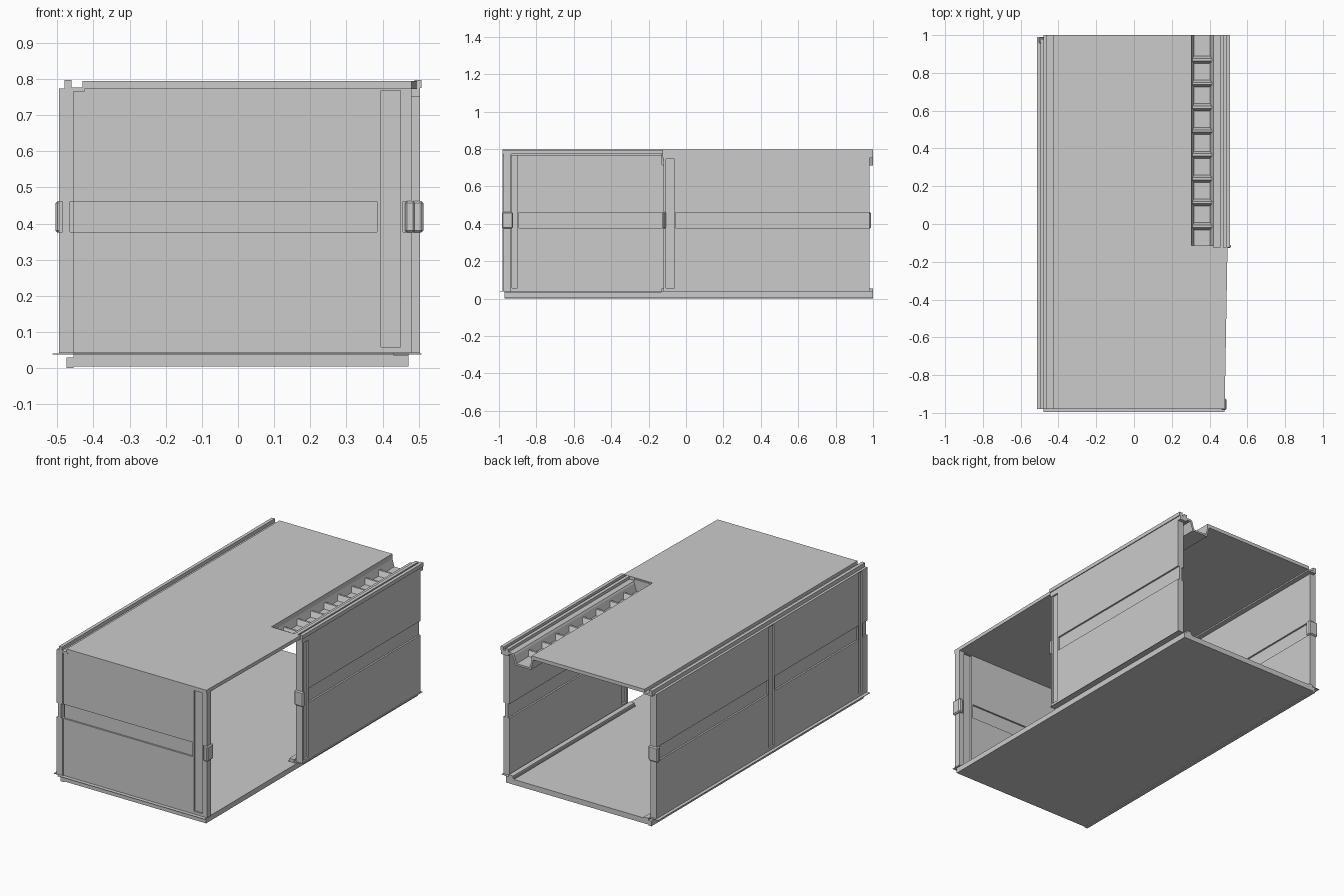
import bpy, bmesh

if "Cube" in bpy.data.objects:
    bpy.data.objects.remove(bpy.data.objects["Cube"])


def boxes(name, items, bevel=0.0):
    """One object from (x0, x1, y0, y1, z0, z1) boxes."""
    bm = bmesh.new()
    for x0, x1, y0, y1, z0, z1 in items:
        vs = bmesh.ops.create_cube(bm, size=1)["verts"]
        for v in vs:
            v.co.x = x1 if v.co.x > 0 else x0
            v.co.y = y1 if v.co.y > 0 else y0
            v.co.z = z1 if v.co.z > 0 else z0
    ob = finish(name, bm)
    if bevel:
        m = ob.modifiers.new("bevel", 'BEVEL')
        m.width, m.segments = bevel, 1
    return ob


def finish(name, bm):
    bmesh.ops.recalc_face_normals(bm, faces=bm.faces)
    me = bpy.data.meshes.new(name)
    bm.to_mesh(me)
    bm.free()
    ob = bpy.data.objects.new(name, me)
    bpy.context.collection.objects.link(ob)
    return ob


def prism(name, pts, place, d0, d1):
    """Extrude a 2D outline from d0 to d1; place maps (a, b, d) to xyz."""
    bm = bmesh.new()
    f = bm.faces.new([bm.verts.new(place(a, b, d0)) for a, b in pts])
    new = bmesh.ops.extrude_face_region(bm, geom=[f])["geom"]
    shift = [q - p for p, q in zip(place(0, 0, d0), place(0, 0, d1))]
    bmesh.ops.translate(bm, vec=shift, verts=[v for v in new if isinstance(v, bmesh.types.BMVert)])
    return finish(name, bm)


def wall(name, axis, u0, u1, w0, w1, z0, z1, posts=(), clips=()):
    """Panelled wall: core sheet, raised panels both sides, sunken band and posts."""
    def at(a0, a1, b0, b1, c0, c1):
        return (a0, a1, b0, b1, c0, c1) if axis == 'x' else (b0, b1, a0, a1, c0, c1)
    t = 0.01
    parts = [at(u0, u1, w0 + t, w1 - t, z0, z1)]
    cuts = [u0]
    for p0, p1 in posts:
        cuts += [p0, p1]
    cuts.append(u1)
    for b0, b1 in ((w0, w0 + t), (w1 - t, w1)):
        for i in range(0, len(cuts), 2):
            for c0, c1 in ((z0, 0.377), (0.461, z1)):
                parts.append(at(cuts[i], cuts[i + 1], b0, b1, c0, c1))
        # band stops beside each post, sills close its ends
        for p0, p1 in posts:
            parts.append(at(p0, p1, b0, b1, z0, 0.058))
            parts.append(at(p0, p1, b0, b1, z1 - 0.006, z1))
            for e0, e1 in ((p0 - 0.01, p0), (p1, p1 + 0.006)):
                parts.append(at(e0, e1, b0, b1, 0.377, 0.461))
    boxes(name, parts)
    # latch clips at mid height on the wall ends
    if clips:
        boxes(name + "_latch",
              [at(c0, c1, w0 - 0.01, w1 + 0.01, 0.375, 0.463) for c0, c1 in clips], 0.006)


# walls
wall("front_wall", 'x', -0.455, 0.48, -0.975, -0.935, 0.042, 0.774,
     [(0.395, 0.45)], [(0.462, 0.49)])
wall("left_wall_front", 'y', -0.98, -0.055, -0.495, -0.455, 0.042, 0.774,
     [(-0.93, -0.90), (-0.11, -0.065)])
wall("left_wall_back", 'y', -0.055, 0.98, -0.495, -0.455, 0.042, 0.774,
     (), [(0.955, 0.988)])
wall("right_wall", 'y', -0.12, 0.98, 0.463, 0.503, 0.042, 0.752,
     [(-0.108, -0.062)], [(-0.127, -0.108)])

# floor slab and bottom rails
boxes("floor", [(-0.43, 0.43, -0.97, 1.0, 0.005, 0.036)])
boxes("floor_rails", [
    (-0.455, -0.425, -0.97, 1.0, 0.005, 0.042),
    (-0.475, -0.455, -0.97, 1.0, 0.0, 0.03),
    (0.42, 0.472, -0.97, -0.12, 0.005, 0.036),
    (0.42, 0.472, -0.13, 1.0, 0.005, 0.042),
    (0.425, 0.455, -0.13, 1.0, 0.042, 0.055),
    (-0.43, 0.43, -0.97, -0.935, 0.03, 0.042)])

# thin ground flanges under the walls
boxes("wall_flanges", [
    (-0.513, -0.455, -0.98, 0.99, 0.038, 0.041),
    (0.45, 0.508, -0.12, 0.99, 0.038, 0.041),
    (-0.48, 0.48, -0.995, -0.935, 0.038, 0.041)])

# ceiling slab with a slot along the back right, right edge slightly tapered
prism("ceiling",
      [(-0.43, -0.98), (0.48, -0.98), (0.495, -0.125), (0.305, -0.125), (0.305, 1.0), (-0.43, 1.0)],
      lambda a, b, d: (a, b, d), 0.773, 0.794)
boxes("ceiling_left_rail", [
    (-0.48, -0.425, -0.98, 1.0, 0.765, 0.776),
    (-0.48, -0.46, -0.98, 1.0, 0.776, 0.797)])
boxes("ceiling_right_rail", [
    (0.455, 0.503, -0.125, 1.0, 0.752, 0.78),
    (0.455, 0.475, -0.125, 1.0, 0.78, 0.793),
    (0.488, 0.508, -0.125, 1.0, 0.775, 0.797)])

# sunken light trough: open profile along y
prism("light_trough",
      [(0.305, 0.794), (0.305, 0.765), (0.318, 0.722), (0.403, 0.722), (0.416, 0.765), (0.422, 0.776),
       (0.456, 0.776), (0.456, 0.764), (0.43, 0.764), (0.412, 0.711), (0.309, 0.711), (0.294, 0.773), (0.294, 0.794)],
      lambda a, b, d: (a, d, b), -0.125, 1.0)
boxes("trough_end", [(0.3, 0.42, -0.13, -0.115, 0.715, 0.79)])
for i in range(8):
    y = -0.012 + i * 0.126
    prism("trough_divider_%d" % (i + 1),
          [(y - 0.02, 0.72), (y - 0.006, 0.752), (y + 0.006, 0.752), (y + 0.02, 0.72)],
          lambda a, b, d: (d, a, b), 0.31, 0.412)
